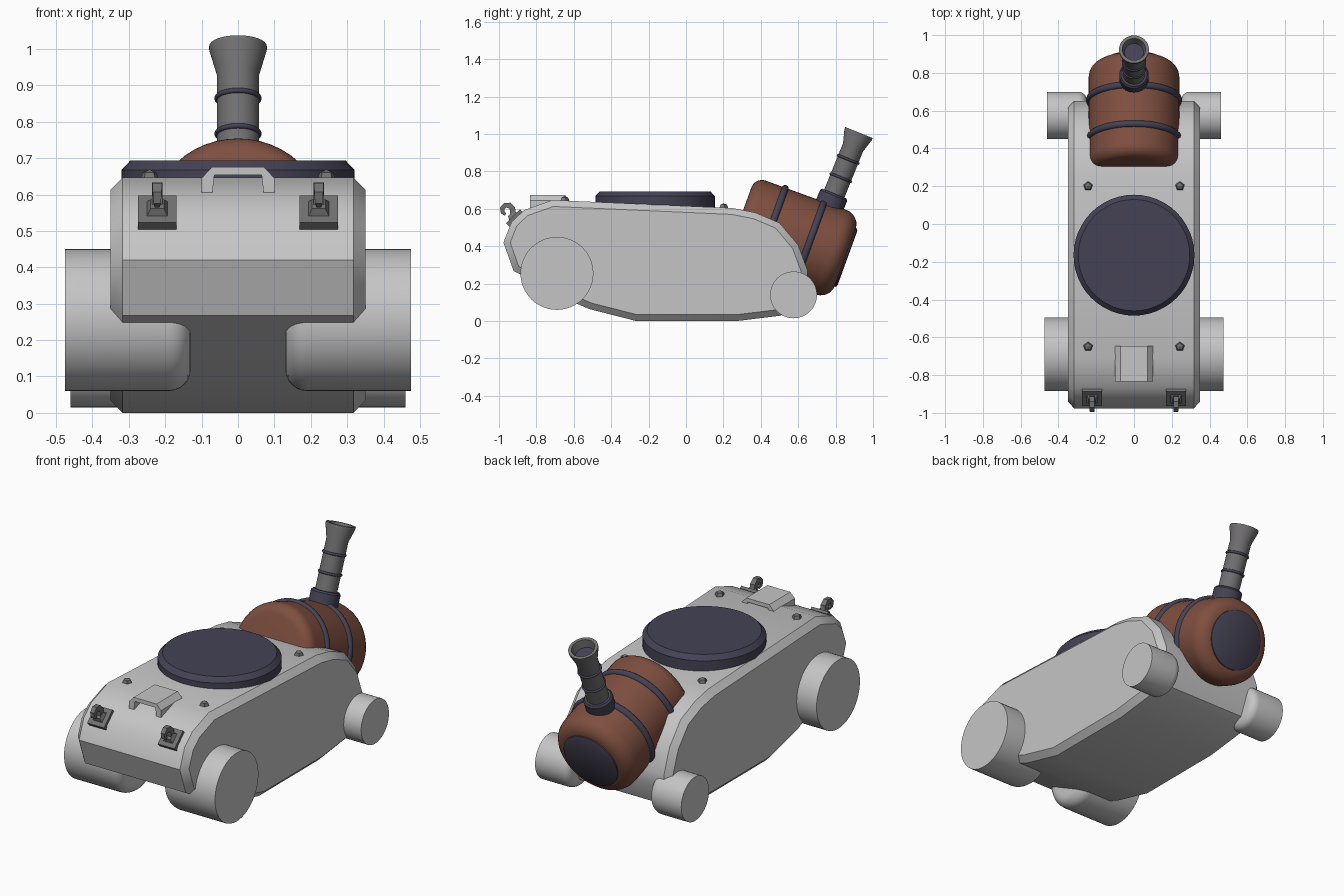
import bpy, bmesh, math
from mathutils import Vector, Matrix

if "Cube" in bpy.data.objects:
    bpy.data.objects.remove(bpy.data.objects["Cube"])


def material(name, rgb):
    m = bpy.data.materials.new(name)
    m.diffuse_color = (*rgb, 1)
    m.use_nodes = True
    m.node_tree.nodes["Principled BSDF"].inputs["Base Color"].default_value = m.diffuse_color
    return m


LIGHT = material("light grey", (0.56, 0.56, 0.56))
STEEL = material("steel grey", (0.17, 0.165, 0.17))
NAVY = material("dark navy", (0.058, 0.055, 0.09))
BROWN = material("brown", (0.21, 0.078, 0.05))


def finish(name, bm, mat, angle=35):
    bmesh.ops.remove_doubles(bm, verts=bm.verts, dist=1e-5)
    bmesh.ops.recalc_face_normals(bm, faces=bm.faces)
    me = bpy.data.meshes.new(name)
    bm.to_mesh(me)
    bm.free()
    me.materials.append(mat)
    ob = bpy.data.objects.new(name, me)
    bpy.context.collection.objects.link(ob)
    if angle:
        bpy.ops.object.select_all(action='DESELECT')
        ob.select_set(True)
        bpy.context.view_layer.objects.active = ob
        bpy.ops.object.shade_smooth_by_angle(angle=math.radians(angle))
    return ob


def frame(origin, axis):
    """Matrix whose local z points along axis."""
    return Matrix.Translation(origin) @ Vector(axis).to_track_quat('Z', 'Y').to_matrix().to_4x4()


def loft(name, rings, mat, closed=False, caps=True, angle=35):
    bm = bmesh.new()
    rows = [[bm.verts.new(p) for p in r] for r in rings]
    n = len(rows[0])
    pairs = list(zip(rows, rows[1:])) + ([(rows[-1], rows[0])] if closed else [])
    for a, b in pairs:
        for i in range(n):
            j = (i + 1) % n
            bm.faces.new((a[i], a[j], b[j], b[i]))
    if caps:
        bm.faces.new(rows[0])
        bm.faces.new(rows[-1])
    return finish(name, bm, mat, angle)


def lathe(name, profile, mtx, mat, seg=40, closed=False, caps=True):
    """Revolve (radius, height) points about the local z of mtx."""
    rings = [[mtx @ Vector((r * math.cos(2 * math.pi * i / seg), r * math.sin(2 * math.pi * i / seg), h))
              for i in range(seg)] for r, h in profile]
    return loft(name, rings, mat, closed, caps)


def arc(cr, ch, rad, a0, a1, n=6):
    return [(cr + rad * math.cos(math.radians(a0 + (a1 - a0) * i / n)),
             ch + rad * math.sin(math.radians(a0 + (a1 - a0) * i / n))) for i in range(n + 1)]


def ring(name, rad, tube, h, mtx, mat):
    lathe(name, arc(rad, h, tube, 0, 330, 11), mtx, mat, closed=True, caps=False)


def inset(pts, d):
    """Shrink a clockwise outline by d."""
    out, n = [], len(pts)
    for i in range(n):
        p, q, r = (Vector(pts[k % n]) for k in (i - 1, i, i + 1))
        e, f = (q - p).normalized(), (r - q).normalized()
        ne, nf = Vector((e.y, -e.x)), Vector((f.y, -f.x))
        m = (ne + nf).normalized()
        out.append(tuple(q + m * d / m.dot(ne)))
    return out


# Hull: side outline (y, z), clockwise, lofted across x with chamfered edges
hull = [(-0.516, 0.064), (-0.6, 0.1), (-0.922, 0.268), (-0.976, 0.42), (-0.933, 0.53), (-0.864, 0.594),
        (-0.714, 0.647), (0.25, 0.604), (0.37, 0.58), (0.5, 0.525), (0.6, 0.406), (0.65, 0.27),
        (0.65, 0.19), (0.6, 0.07), (0.5, 0.028), (0.27, 0.0), (-0.265, 0.0)]
small = inset(hull, 0.034)
loft("hull", [[(x, y, z) for y, z in o] for x, o in
              ((-0.35, small), (-0.317, hull), (0.317, hull), (0.35, small))], LIGHT)

# Wheels: rounded inner end, flat outer end
for side, sx in (("left", -1), ("right", 1)):
    for end, y, z, r, x0, x1, b in (("front", -0.69, 0.255, 0.195, 0.13, 0.475, 0.06),
                                    ("rear", 0.575, 0.14, 0.125, 0.25, 0.46, 0.045)):
        prof = [(0.001, x0)] + arc(r - b, x0 + b, b, -90, 0) + [(r, x1), (0.001, x1)]
        lathe(f"{end}_wheel_{side}", prof, frame((0, y, z), (sx, 0, 0)), LIGHT, 48)

# Round turret lid
lathe("turret_lid", [(0.32, 0.57), (0.32, 0.668), (0.295, 0.694)], Matrix.Translation((0, -0.165, 0)), NAVY, 48)

# Barrel tank lying tilted on the rear
tilt = math.radians(20)
tank = frame((0, 0.57, 0.443), (0, math.cos(tilt), -math.sin(tilt)))
R, H = 0.24, 0.3
lathe("barrel_tank", [(0.001, -H)] + arc(R - 0.06, -H + 0.06, 0.06, -90, 0)
      + arc(R - 0.08, H - 0.08, 0.08, 0, 90) + [(0.001, H)], tank, BROWN, 48)
lathe("barrel_end_cap", [(0.165, H - 0.02), (0.165, H + 0.006), (0.155, H + 0.012)], tank, NAVY)
for i, h in enumerate((-0.128, 0.092)):
    ring(f"barrel_band_{i + 1}", R - 0.004, 0.019, h, tank, NAVY)

# Chimney leaning backwards with flared mouth
lean = math.radians(22)
pipe = frame((0, 0.925, 1.008), (0, math.sin(lean), math.cos(lean)))
lathe("chimney_pipe", [(0.058, -0.45), (0.058, -0.085), (0.079, -0.012), (0.079, 0), (0.062, 0), (0.05, -0.05)],
      pipe, STEEL, 32, caps=False)
lathe("chimney_bore", [(0.052, -0.056), (0.052, -0.045)], pipe, NAVY, 32)
lathe("chimney_collar", [(0.078, -0.43), (0.078, -0.362), (0.07, -0.352)], pipe, NAVY, 32)
for i, h in enumerate((-0.155, -0.26)):
    ring(f"chimney_ring_{i + 1}", 0.058, 0.007, h, pipe, NAVY)

# Low-poly bolts on the deck
for sx in (-1, 1):
    for y, z in ((0.2, 0.606), (-0.65, 0.645)):
        bm = bmesh.new()
        bmesh.ops.create_uvsphere(bm, u_segments=5, v_segments=4, radius=0.027,
                                  matrix=Matrix.Translation((sx * 0.243, y, z - 0.003)))
        finish(f"deck_bolt_{'left' if sx < 0 else 'right'}_{'rear' if y > 0 else 'front'}", bm, STEEL, 0)

# Arched handle bridge on the front deck
half = [(0.065, 0.653), (0.07, 0.605), (0.1, 0.605), (0.1, 0.645), (0.072, 0.675)]
bridge = half + [(-x, z) for x, z in reversed(half)]
loft("deck_bridge", [[(x, y, z) for x, z in bridge] for y in (-0.835, -0.645)], LIGHT, angle=0)

# Tow hooks: plate, flared foot and curled hook
path = [(-0.91, 0.54, 0.017), (-0.925, 0.575, 0.016), (-0.928, 0.602, 0.015), (-0.945, 0.619, 0.015),
        (-0.967, 0.619, 0.014), (-0.982, 0.603, 0.013), (-0.98, 0.58, 0.011), (-0.965, 0.57, 0.007)]
for side, sx in (("left", -0.222), ("right", 0.222)):
    base = frame((sx, -0.914, 0.549), (0, -0.7, 0.714))
    for part, steps in (("plate", ((0.053, -0.02), (0.053, 0.016))), ("foot", ((0.032, 0.01), (0.018, 0.035)))):
        loft(f"tow_hook_{part}_{side}", [[base @ Vector((a * w, b * w, h)) for a, b in
                                          ((-1, -1), (1, -1), (1, 1), (-1, 1))] for w, h in steps], STEEL, angle=0)
    rings = []
    for i, (y, z, w) in enumerate(path):
        a, b = path[max(i - 1, 0)], path[min(i + 1, len(path) - 1)]
        t = Vector((b[0] - a[0], b[1] - a[1])).normalized()
        rings.append([(sx + k * 0.016 * w / 0.017, y - t.y * w * m, z + t.x * w * m)
                      for k, m in ((-1, -1), (1, -1), (1, 1), (-1, 1))])
    loft(f"tow_hook_{side}", rings, STEEL)
